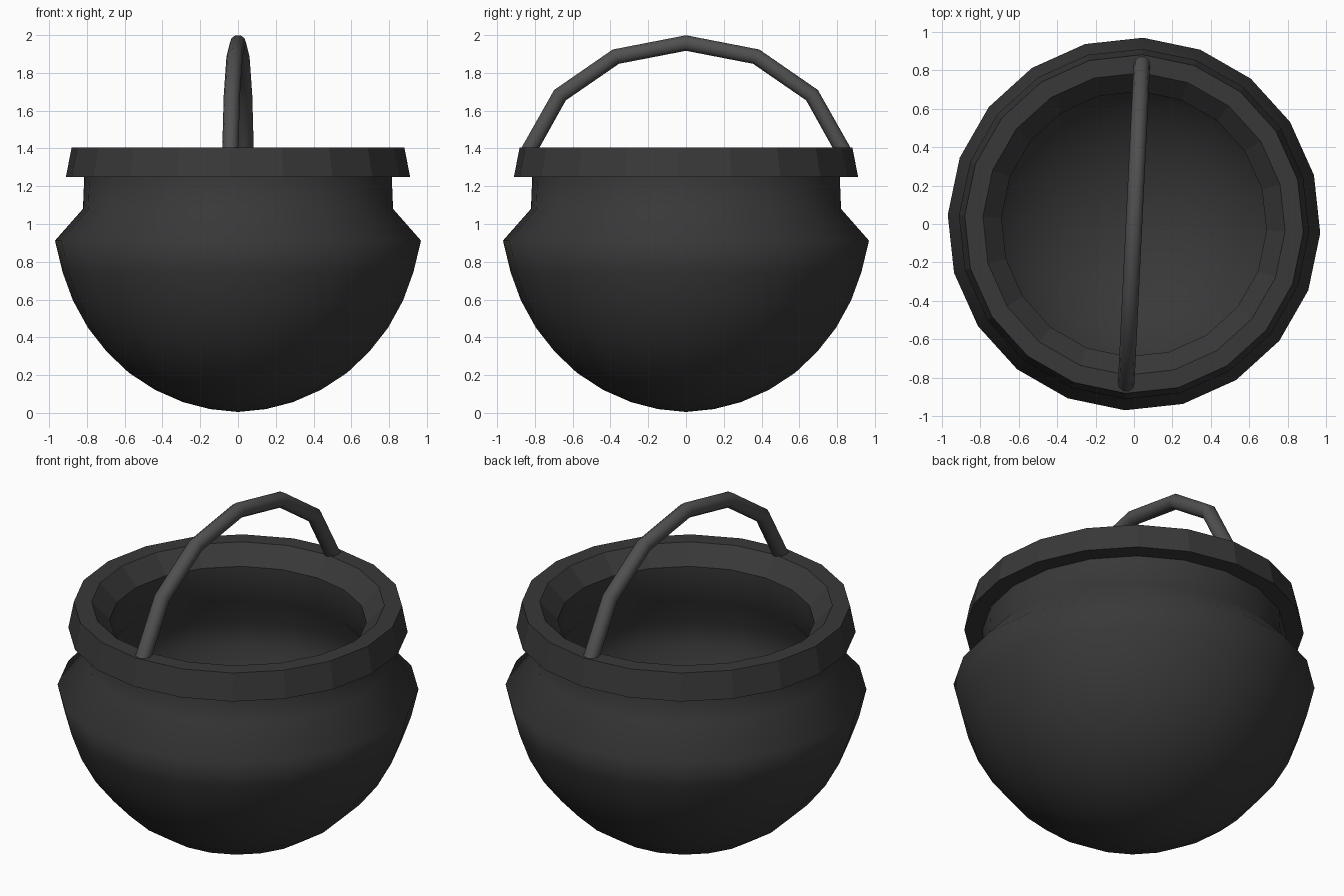
import bpy, bmesh, math
from mathutils import Matrix

if "Cube" in bpy.data.objects:
    bpy.data.objects.remove(bpy.data.objects["Cube"])

TWIST = math.radians(-2.8)   # whole model is turned slightly about z
SIDES = 20


def grey(name, v):
    m = bpy.data.materials.new(name)
    m.diffuse_color = (v, v, v, 1)
    m.use_nodes = True
    m.node_tree.nodes["Principled BSDF"].inputs["Base Color"].default_value = m.diffuse_color
    return m


# Pot: one closed profile (radius, height) spun around z
outer = [(0, 0.005), (.148, .02), (.291, .057), (.44, .122), (.578, .212), (.695, .323),
         (.795, .45), (.875, .595), (.93, .746), (.97, .912), (.822, 1.08), (.815, 1.25)]
rim = [(.912, 1.25), (.882, 1.405), (.787, 1.405), (.69, 1.305)]
inner = [(.70, 1.1), (.855, .9)]
inner += [(.855 * math.cos(math.radians(a)), .9 - .78 * math.sin(math.radians(a)))
          for a in range(10, 90, 10)] + [(0, .12)]

bm = bmesh.new()
vs = [bm.verts.new((r, 0, z)) for r, z in outer + rim + inner]
es = [bm.edges.new(p) for p in zip(vs, vs[1:])]
bmesh.ops.spin(bm, geom=vs + es, cent=(0, 0, 0), axis=(0, 0, 1),
               angle=2 * math.pi, steps=SIDES, use_duplicate=False)
bmesh.ops.remove_doubles(bm, verts=bm.verts, dist=1e-4)
bmesh.ops.recalc_face_normals(bm, faces=bm.faces)
bmesh.ops.rotate(bm, verts=bm.verts, cent=(0, 0, 0), matrix=Matrix.Rotation(TWIST, 3, 'Z'))
# Smooth bowl, flat-faced rim
for f in bm.faces:
    f.smooth = f.calc_center_median().z < 1.24
me = bpy.data.meshes.new("pot")
bm.to_mesh(me)
bm.free()
me.materials.append(grey("dark_iron", .04))
bpy.context.collection.objects.link(bpy.data.objects.new("pot", me))

# Handle: round bar along an angular arch
half = [(.835, 1.385), (.668, 1.682), (.372, 1.886)]
path = [(-y, z) for y, z in half] + [(0, 1.958)] + half[::-1]
cu = bpy.data.curves.new("handle", 'CURVE')
cu.dimensions = '3D'
cu.bevel_depth = .043
cu.bevel_resolution = 3
cu.use_fill_caps = True
sp = cu.splines.new('POLY')
sp.points.add(len(path) - 1)
for p, (y, z) in zip(sp.points, path):
    p.co = (-y * math.sin(TWIST), y * math.cos(TWIST), z, 1)
handle = bpy.data.objects.new("handle", cu)
bpy.context.collection.objects.link(handle)
bpy.context.view_layer.objects.active = handle
handle.select_set(True)
bpy.ops.object.convert(target='MESH')
handle = bpy.context.view_layer.objects.active
handle.data.materials.clear()
handle.data.materials.append(grey("handle_iron", .08))
bpy.ops.object.shade_smooth_by_angle(angle=math.radians(50))
